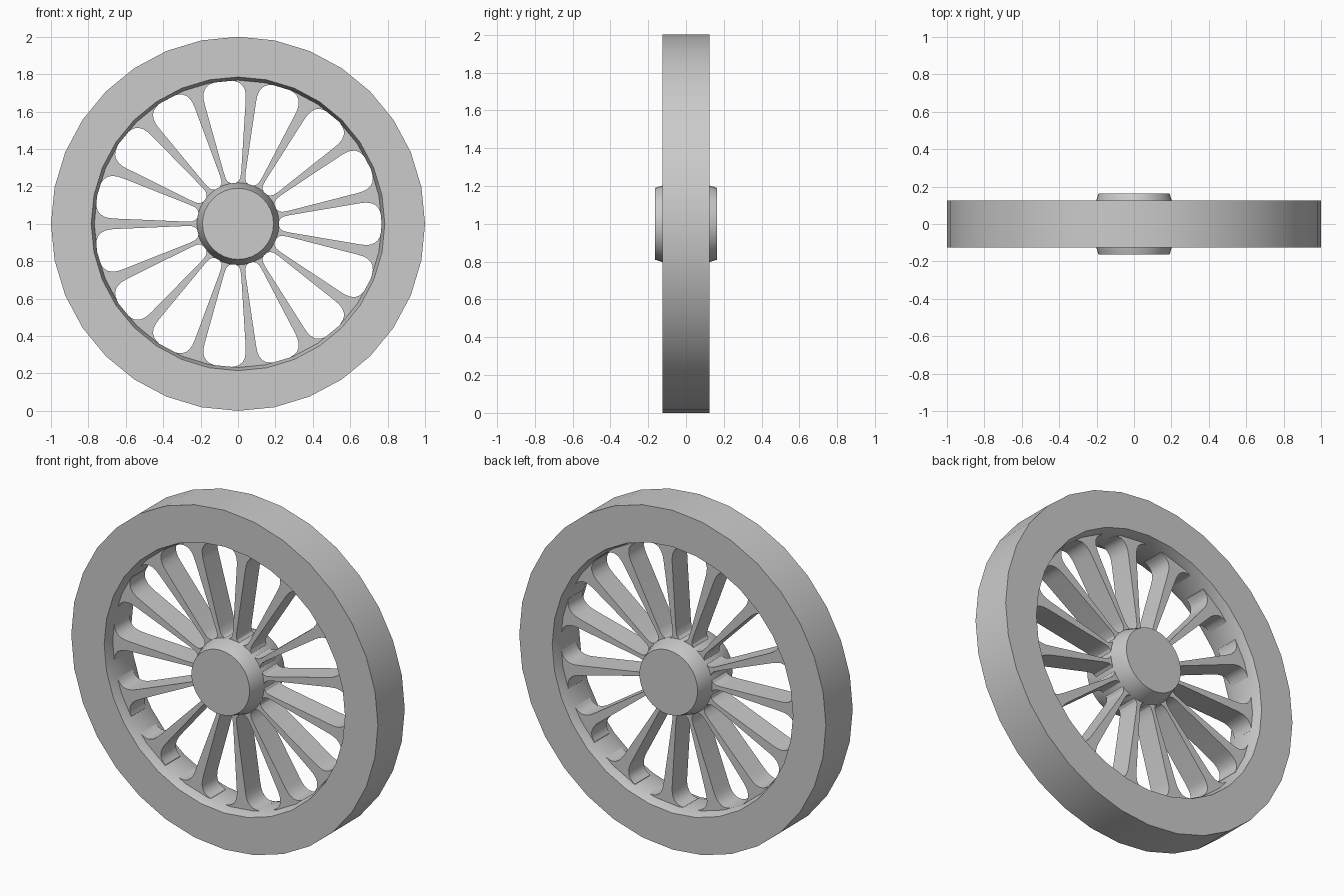
import bpy, bmesh
from math import sin, cos, tau, radians
from mathutils import Matrix, Vector

cube = bpy.data.objects.get("Cube")
if cube:
    bpy.data.objects.remove(cube, do_unlink=True)

grey = bpy.data.materials.new("plain_grey")
grey.use_nodes = True
grey.diffuse_color = (0.6, 0.6, 0.6, 1)
grey.node_tree.nodes["Principled BSDF"].inputs["Base Color"].default_value = (0.6, 0.6, 0.6, 1)

AXLE_Z = 1.0
SPOKES = 15
HALF_DEPTH = 0.07


def finish(bm, name):
    bmesh.ops.recalc_face_normals(bm, faces=bm.faces[:])
    mesh = bpy.data.meshes.new(name)
    bm.to_mesh(mesh)
    bm.free()
    mesh.materials.append(grey)
    obj = bpy.data.objects.new(name, mesh)
    bpy.context.collection.objects.link(obj)
    obj.location.z = AXLE_Z
    bpy.ops.object.select_all(action="DESELECT")
    obj.select_set(True)
    bpy.context.view_layer.objects.active = obj
    bpy.ops.object.shade_smooth_by_angle(angle=radians(25))
    return obj


def lathe(name, profile, closed, segments=32):
    """Turn a (radius, y) profile around the axle."""
    bm = bmesh.new()
    rings = [[bm.verts.new((r * cos(tau * i / segments), y, r * sin(tau * i / segments)))
              for i in range(segments)] for r, y in profile]
    pairs = list(zip(rings, rings[1:]))
    if closed:
        pairs.append((rings[-1], rings[0]))
    else:
        bm.faces.new(rings[0])
        bm.faces.new(rings[-1])
    for a, b in pairs:
        for i in range(segments):
            j = (i + 1) % segments
            bm.faces.new((a[i], a[j], b[j], b[i]))
    return finish(bm, name)


# Broad rim with a shallow taper inside each edge
lathe("rim", [(1, -0.125), (1, 0.125), (0.785, 0.125), (0.768, HALF_DEPTH),
              (0.768, -HALF_DEPTH), (0.785, -0.125)], closed=True)

# Hub, tapering to a flat cap on both sides
lathe("hub", [(0.19, -0.163), (0.22, -HALF_DEPTH), (0.22, HALF_DEPTH), (0.19, 0.163)],
      closed=False)

# Spokes: (distance from axle, half width), flared into hub and rim
half = [(0.2, 0.04), (0.218, 0.032), (0.228, 0.02), (0.245, 0.013), (0.28, 0.012),
        (0.66, 0.028), (0.69, 0.031), (0.715, 0.038), (0.737, 0.052), (0.75, 0.07),
        (0.756, 0.09), (0.757, 0.11), (0.78, 0.13)]
outline = half + [(r, -w) for r, w in reversed(half)]
bm = bmesh.new()
for k in range(SPOKES):
    turn = Matrix.Rotation(tau * (k + 0.5) / SPOKES, 3, "Y")
    front = [bm.verts.new(turn @ Vector((r, -HALF_DEPTH, w))) for r, w in outline]
    face = bm.faces.new(front)
    extruded = bmesh.ops.extrude_face_region(bm, geom=[face], use_keep_orig=True)
    moved = [v for v in extruded["geom"] if isinstance(v, bmesh.types.BMVert)]
    bmesh.ops.translate(bm, verts=moved, vec=(0, 2 * HALF_DEPTH, 0))
finish(bm, "spokes")
